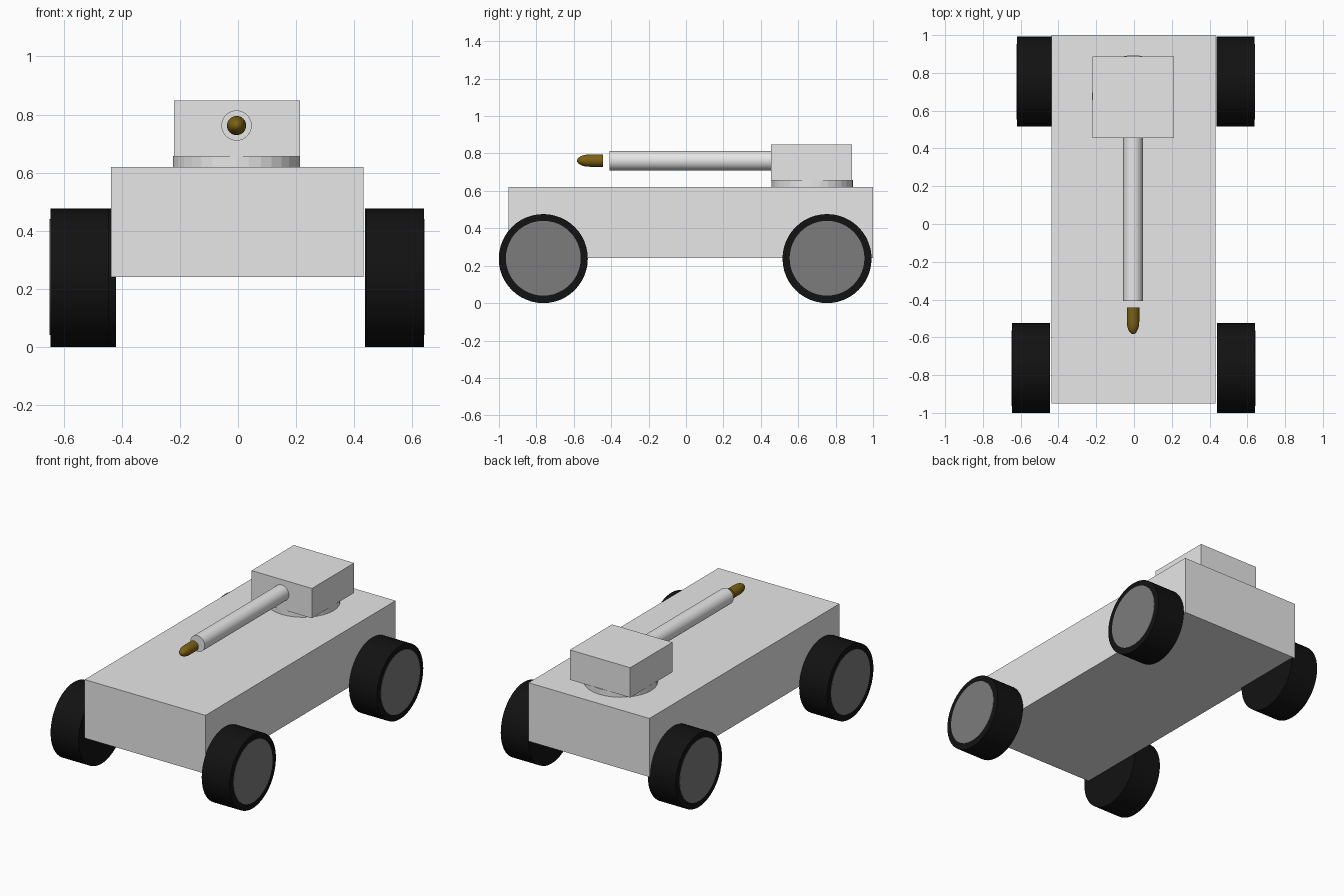
import bpy
import bmesh
import math
from mathutils import Matrix

cube = bpy.data.objects.get("Cube")
if cube:
    bpy.data.objects.remove(cube, do_unlink=True)


def material(name, color):
    m = bpy.data.materials.new(name)
    m.use_nodes = True
    m.diffuse_color = (*color, 1)
    bsdf = next(n for n in m.node_tree.nodes if n.type == 'BSDF_PRINCIPLED')
    bsdf.inputs["Base Color"].default_value = (*color, 1)
    return m


GREY = material("light grey", (0.8, 0.8, 0.8))
BLACK = material("tyre black", (0.006, 0.006, 0.006))
HUB = material("hub grey", (0.2, 0.2, 0.2))
BRASS = material("brass", (0.2, 0.12, 0.007))


def finish(bm, name, mat, smooth=False):
    bmesh.ops.recalc_face_normals(bm, faces=bm.faces)
    mesh = bpy.data.meshes.new(name)
    bm.to_mesh(mesh)
    bm.free()
    mesh.materials.append(mat)
    obj = bpy.data.objects.new(name, mesh)
    bpy.context.collection.objects.link(obj)
    if smooth:
        bpy.ops.object.select_all(action='DESELECT')
        obj.select_set(True)
        bpy.context.view_layer.objects.active = obj
        bpy.ops.object.shade_smooth_by_angle(angle=math.radians(35))
    return obj


def box(name, low, high, mat):
    bm = bmesh.new()
    bmesh.ops.create_cube(bm, size=1)
    for v in bm.verts:
        v.co = [(a + b) / 2 + c * (b - a) for a, b, c in zip(low, high, v.co)]
    return finish(bm, name, mat)


def cylinder(name, center, radius, length, axis, mat, sides=32, smooth=False):
    turn = {'X': Matrix.Rotation(math.pi / 2, 4, 'Y'),
            'Y': Matrix.Rotation(math.pi / 2, 4, 'X'),
            'Z': Matrix.Identity(4)}[axis]
    bm = bmesh.new()
    bmesh.ops.create_cone(bm, cap_ends=True, segments=sides, radius1=radius,
                          radius2=radius, depth=length,
                          matrix=Matrix.Translation(center) @ turn)
    return finish(bm, name, mat, smooth)


# Hull
box("hull", (-0.437, -0.95, 0.24), (0.432, 1.0, 0.62), GREY)

# Wheels, each a tyre with a hub disc on its outer face
WIDTH = 0.2
for name, outer, y in (("front_right", -0.646, -0.763), ("front_left", 0.64, -0.763),
                       ("rear_right", -0.62, 0.754), ("rear_left", 0.637, 0.754)):
    side = math.copysign(1, outer)
    cylinder(name + "_tyre", (outer - side * WIDTH / 2, y, 0.238),
             0.238, WIDTH, 'X', BLACK, 48, True)
    cylinder(name + "_hub", (outer, y, 0.24), 0.2, 0.005, 'X', HUB, 48)

# Turret and its turning ring
cylinder("turret_ring", (-0.005, 0.676, 0.637), 0.218, 0.04, 'Z', GREY)
box("turret", (-0.221, 0.455, 0.655), (0.213, 0.888, 0.849), GREY)

# Gun barrel
AXIS_X, AXIS_Z = -0.005, 0.762
cylinder("gun_barrel", (AXIS_X, 0.03, AXIS_Z), 0.052, 0.876, 'Y', GREY, 32, True)

# Shell: straight case and rounded nose, turned around the barrel axis
R, TAIL, SHOULDER, TIP = 0.033, -0.443, -0.515, -0.583
profile = [(0, TAIL), (R, TAIL), (R, SHOULDER)]
for i in range(1, 9):
    a = i / 8 * math.pi / 2
    profile.append((R * math.cos(a), SHOULDER + (TIP - SHOULDER) * math.sin(a)))
bm = bmesh.new()
verts = [bm.verts.new((AXIS_X + r, y, AXIS_Z)) for r, y in profile]
edges = [bm.edges.new(pair) for pair in zip(verts, verts[1:])]
bmesh.ops.spin(bm, geom=verts + edges, cent=(AXIS_X, 0, AXIS_Z), axis=(0, 1, 0),
               angle=math.tau, steps=32)
bmesh.ops.remove_doubles(bm, verts=bm.verts, dist=0.0005)
finish(bm, "shell", BRASS, True)
